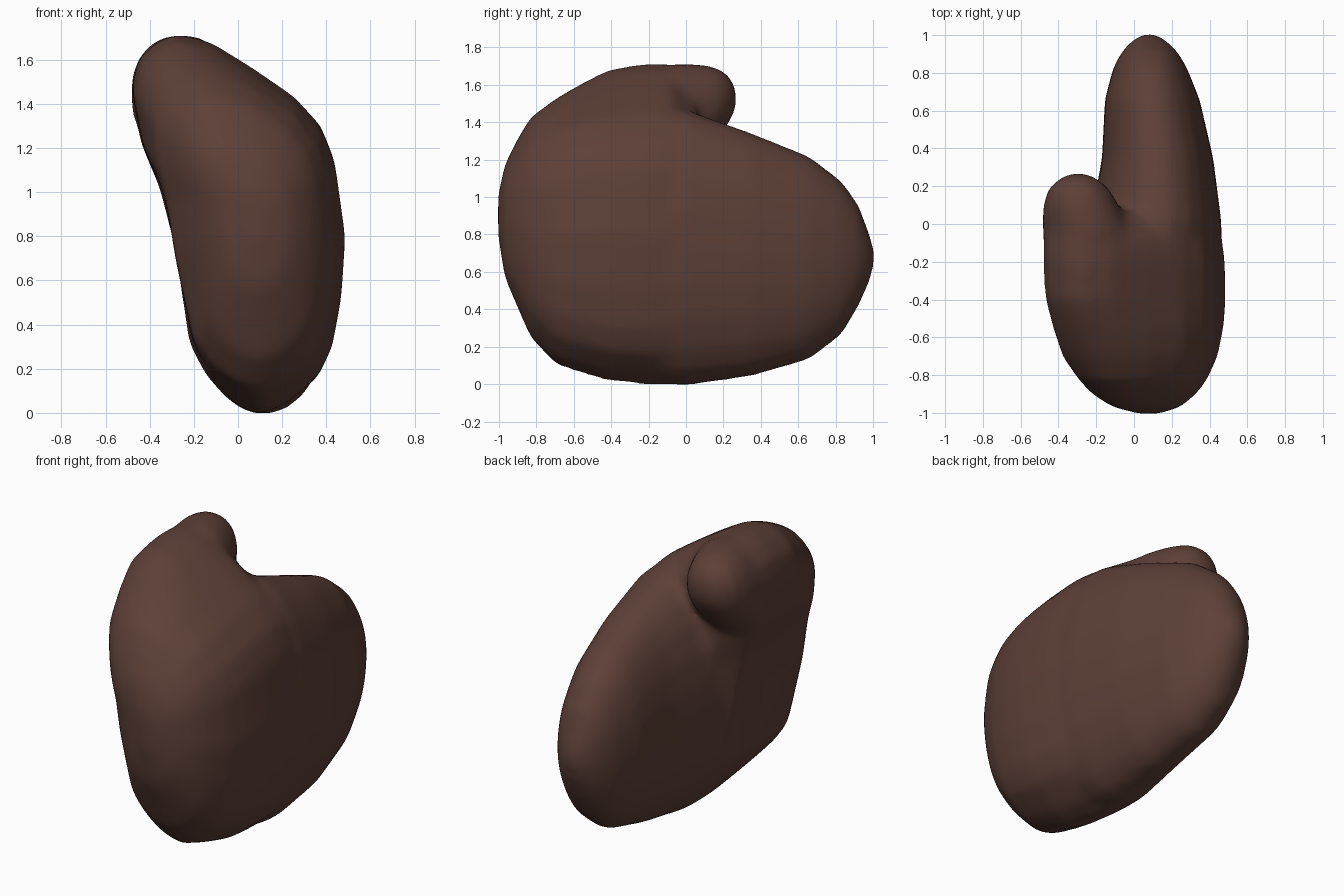
import bpy, bmesh, math

if "Cube" in bpy.data.objects:
    bpy.data.objects.remove(bpy.data.objects["Cube"])

bm = bmesh.new()


def loft(rings):
    """Skin a closed shell over rings with the same point count."""
    loops = [[bm.verts.new(p) for p in ring] for ring in rings]
    n = len(loops[0])
    faces = []
    for a, b in zip(loops, loops[1:]):
        for i in range(n):
            j = (i + 1) % n
            faces.append(bm.faces.new((a[i], a[j], b[j], b[i])))
    faces.append(bm.faces.new(loops[0]))
    faces.append(bm.faces.new(loops[-1][::-1]))
    bmesh.ops.recalc_face_normals(bm, faces=faces)


def to_oval(u, v, power, t):
    """Move a profile point towards the oval in the same direction."""
    r = (abs(u) ** power + abs(v) ** power) ** (-1 / power)
    return u + (u * r - u) * t, v + (v * r - v) * t


def fit(profile, stations, blend=None):
    """Scale a -1..1 profile into the box given at each station along y."""
    rings = []
    for y, z0, z1, x0, x1 in stations:
        t = blend(y) if blend else 0
        pts = [to_oval(u, v, 2.2, t) for u, v in profile]
        rings.append([((x0 + x1) / 2 + u * (x1 - x0) / 2, y,
                       (z0 + z1) / 2 + v * (z1 - z0) / 2) for u, v in pts])
    loft(rings)


def oval(n, power):
    angles = [2 * math.pi * i / n for i in range(n)]
    return [to_oval(math.cos(a), math.sin(a), power, 1) for a in angles]


# Cuff half: section leaning to the thumb side, rounding off to the front
front = [(0.09, 0), (0.22, .05), (0.36, .17), (0.42, .3), (0.46, .52), (0.478, .8),
         (0.43, 1.15), (0.37, 1.3), (0.25, 1.43), (0.06, 1.56), (-0.12, 1.67),
         (-0.27, 1.71), (-0.37, 1.67), (-0.45, 1.59), (-0.478, 1.46), (-0.435, 1.22),
         (-0.35, 1.02), (-0.28, .75), (-0.215, .32), (-0.14, .18), (-0.04, .07)]
front = [(x / 0.478, z / 0.855 - 1) for x, z in front]
fit(front, [(-1.005, .78, 1.02, .02, .13), (-.968, .56, 1.19, -.13, .25),
            (-.9, .40, 1.33, -.24, .33), (-.83, .24, 1.45, -.31, .385),
            (-.7, .10, 1.55, -.405, .445), (-.55, .05, 1.63, -.445, .475),
            (-.4, .01, 1.69, -.472, .487), (-.2, -.01, 1.72, -.483, .482),
            (-.08, -.01, 1.715, -.483, .467), (.06, .1, 1.5, -.26, .40)],
    blend=lambda y: .35 * min(1, max(0, (-.4 - y) / .3)))

# Finger half
fit(oval(24, 2.15), [(-.4, .1, 1.36, -.21, .45), (-.1, .0, 1.46, -.24, .463),
                     (0, -.01, 1.47, -.235, .465),
                     (.35, .04, 1.345, -.17, .42), (.66, .13, 1.22, -.155, .348),
                     (.83, .26, 1.09, -.11, .28), (.92, .41, .965, -.06, .225),
                     (.98, .54, .81, .0, .16), (1.006, .63, .73, .05, .11)])

# Thumb
fit(oval(20, 2.1), [(-.4, 1.15, 1.55, -.36, -.05), (-.05, 1.13, 1.715, -.485, .0),
                    (.08, 1.23, 1.712, -.485, -.07), (.18, 1.325, 1.69, -.462, -.125),
                    (.24, 1.41, 1.64, -.40, -.19), (.272, 1.48, 1.57, -.33, -.26)])

mesh = bpy.data.meshes.new("mitten")
bm.to_mesh(mesh)
bm.free()
mitten = bpy.data.objects.new("mitten", mesh)
bpy.context.collection.objects.link(mitten)

brown = bpy.data.materials.new("dark brown")
brown.diffuse_color = (0.109, 0.051, 0.038, 1)
brown.use_nodes = True
brown.node_tree.nodes["Principled BSDF"].inputs["Base Color"].default_value = brown.diffuse_color
mesh.materials.append(brown)

# Fuse the three shells into one soft surface
fuse = mitten.modifiers.new("fuse", 'REMESH')
fuse.mode = 'VOXEL'
fuse.voxel_size = 0.025
fuse.use_smooth_shade = True
soften = mitten.modifiers.new("soften", 'SMOOTH')
soften.factor = 0.5
soften.iterations = 16
